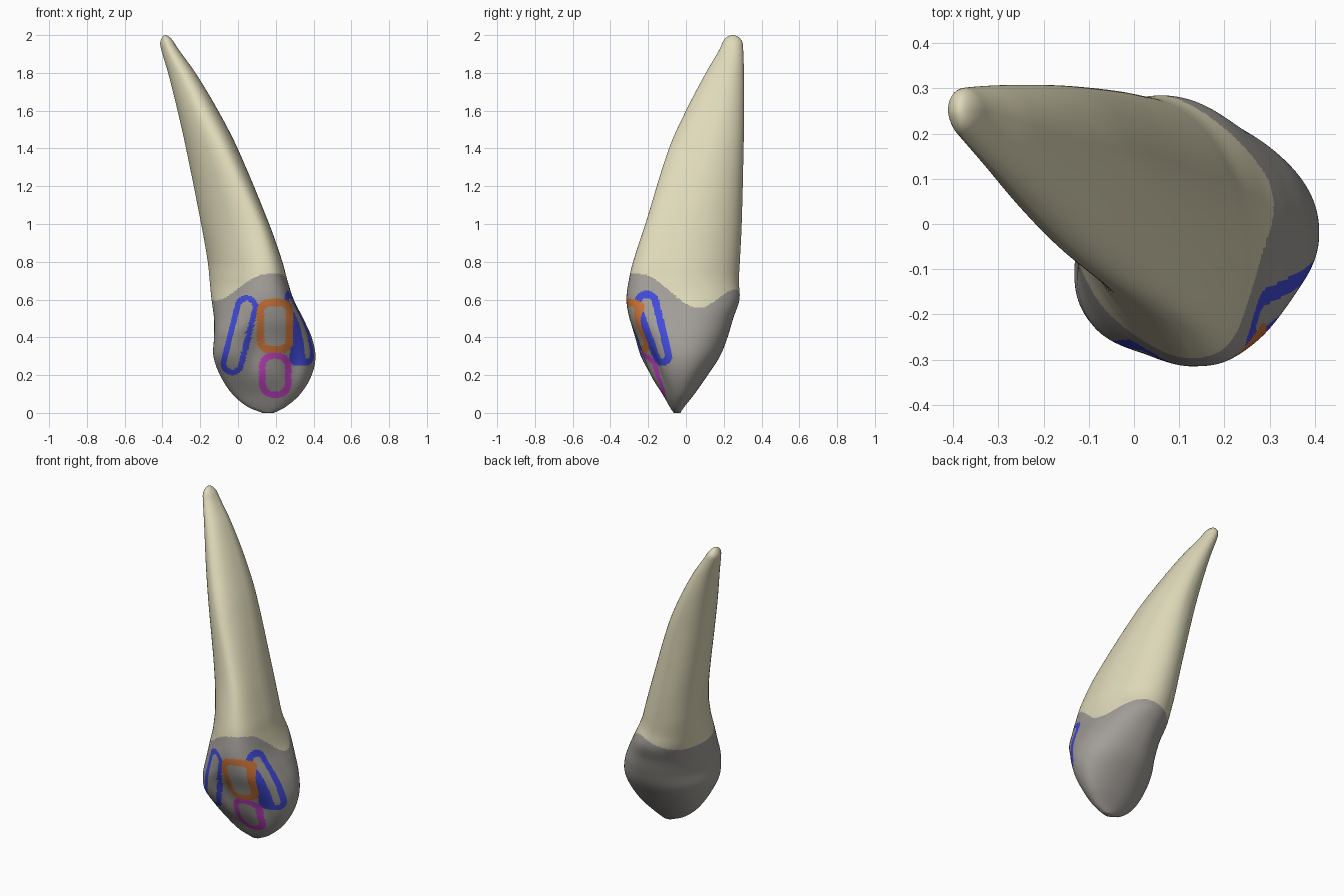
import bpy, bmesh, math

if "Cube" in bpy.data.objects:
    bpy.data.objects.remove(bpy.data.objects["Cube"])

# Cross-section stations: z, left(x,y), right(x,y), front(x,y), back(x,y)
ST = [
    (0.00, 0.13, -.05, 0.19, -.045, 0.16, -.065, 0.16, -.03),
    (0.03, 0.055, -.06, 0.25, -.045, 0.16, -.085, 0.16, -.01),
    (0.10, -.03, -.07, 0.33, -.03, 0.16, -.125, 0.16, 0.045),
    (0.20, -.095, -.09, 0.39, -.02, 0.10, -.19, 0.16, 0.115),
    (0.30, -.13, -.11, 0.41, -.02, 0.02, -.24, 0.15, 0.18),
    (0.40, -.127, -.10, 0.39, -.02, 0.02, -.27, 0.13, 0.22),
    (0.50, -.127, -.05, 0.345, -.02, 0.10, -.30, 0.10, 0.25),
    (0.60, -.14, 0.02, 0.295, -.03, 0.125, -.315, 0.07, 0.283),
    (0.70, -.15, 0.08, 0.262, -.05, 0.125, -.303, 0.03, 0.28),
    (0.80, -.16, 0.12, 0.235, -.05, 0.12, -.28, 0.00, 0.285),
    (1.00, -.195, 0.13, 0.165, -.02, 0.08, -.215, -.05, 0.295),
    (1.40, -.275, 0.17, -.002, 0.11, -.09, -.09, -.14, 0.305),
    (1.60, -.32, 0.19, -.105, 0.17, -.19, 0.00, -.21, 0.308),
    (1.80, -.37, 0.22, -.225, 0.22, -.29, 0.105, -.30, 0.307),
    (1.94, -.41, 0.25, -.325, 0.25, -.37, 0.185, -.37, 0.302),
    (2.00, -.413, 0.25, -.355, 0.25, -.385, 0.20, -.385, 0.297),
]
Q = 72  # points per quarter section
CAP = 1.95  # start of the rounded root end


def slope(i, k):
    a, b = ST[max(i - 1, 0)], ST[min(i + 1, len(ST) - 1)]
    return (b[k] - a[k]) / (b[0] - a[0])


def station(z):
    """Smoothly interpolated section parameters at height z."""
    i = max(j for j in range(len(ST) - 1) if ST[j][0] <= z)
    a, b = ST[i], ST[i + 1]
    h = b[0] - a[0]
    t = (z - a[0]) / h
    return [(2*t**3 - 3*t*t + 1) * a[k] + (t**3 - 2*t*t + t) * h * slope(i, k)
            + (3*t*t - 2*t**3) * b[k] + (t**3 - t*t) * h * slope(i + 1, k)
            for k in range(1, 9)]


def smooth(a, b, v):
    t = min(1, max(0, (v - a) / (b - a)))
    return t * t * (3 - 2 * t)


def section(z):
    """Closed ring of four joined quarter curves."""
    lx, ly, rx, ry, fx, fy, bx, by = station(z)
    p_fl = 0.85 + 0.37 * smooth(0.4, 0.7, z)     # root is hollowed front left
    p_fr = 0.95 - 0.25 * smooth(0.25, 0.5, z) + 0.15 * smooth(0.9, 1.4, z)
    p_br = 0.92 + 0.13 * smooth(0.5, 0.75, z)
    quarters = [(rx, ry, bx, by, p_br), (lx, ly, bx, by, 0.97),
                (lx, ly, fx, fy, p_fl), (rx, ry, fx, fy, p_fr)]
    k = math.sqrt(max(0.01, 1 - ((z - CAP) / (2 - CAP)) ** 2)) if z > CAP else 1
    mx, my = (lx + rx) / 2, (fy + by) / 2
    pts = []
    for n, (sx, sy, ex, ey, p) in enumerate(quarters):
        for i in range(Q):
            t = i / Q * math.pi / 2
            if n % 2:
                t = math.pi / 2 - t
            c, s = max(math.cos(t), 0) ** p, max(math.sin(t), 0) ** p
            x, y = ex + (sx - ex) * c, sy + (ey - sy) * s
            if n > 1:  # shallow hollows between the ridges
                for x0, z0, w, h, d in ((0.09, 0.32, .05, .10, .024), (0.29, 0.25, .045, .10, .024)):
                    y += d * math.exp(-((x - x0) / w) ** 2 - ((z - z0) / h) ** 2)
            pts.append((mx + (x - mx) * k, my + (y - my) * k, z))
    return pts


# Materials
def material(name, rgb):
    m = bpy.data.materials.new(name)
    m.diffuse_color = (*rgb, 1)
    m.use_nodes = True
    m.node_tree.nodes["Principled BSDF"].inputs["Base Color"].default_value = m.diffuse_color
    return m


mats = [material("root_ivory", (0.74, 0.70, 0.49)),
        material("crown_grey", (0.36, 0.34, 0.315)),
        material("ridge_blue", (0.055, 0.07, 0.70)),
        material("bump_orange", (0.60, 0.175, 0.04)),
        material("hollow_magenta", (0.57, 0.055, 0.57))]


# Outline shapes: signed distance to a rounded box and to a tapered capsule
def box(u, v, cu, cv, hu, hv, r):
    du, dv = abs(u - cu) - hu + r, abs(v - cv) - hv + r
    return math.hypot(max(du, 0), max(dv, 0)) + min(max(du, dv), 0) - r


def capsule(u, v, au, av, bu, bv, ra, rb):
    du, dv = bu - au, bv - av
    t = min(1, max(0, ((u - au) * du + (v - av) * dv) / (du * du + dv * dv)))
    return math.hypot(u - au - t * du, v - av - t * dv) - ra - (rb - ra) * t


def colour(c):
    x, y, z = c
    # wavy neck line between crown and root, flatter on the left
    neck = 0.555 + (0.18 * smooth(0, 0.31, 0.07 - y) if y < 0.07 else 0.10 * smooth(0, 0.2, y - 0.07))
    w = smooth(-0.13, 0.15, x)
    neck = neck * w + 0.595 * (1 - w)
    if z > neck:
        return 0
    if y < -0.03:
        if -0.04 < box(x, z, 0.196, 0.46, 0.097, 0.143, 0.065) < 0:
            return 3
        if -0.035 < box(x, z, 0.197, 0.2, 0.086, 0.12, 0.075) < 0:
            return 4
        if -0.03 < capsule(x, z, 0.045, 0.56, -0.03, 0.262, 0.062, 0.062) < 0:
            return 2
        if x > 0.24 and -0.038 < capsule(y, z, -0.208, 0.58, -0.125, 0.302, 0.067, 0.052) < 0:
            return 2
    return 1


# Tooth: lofted sections, dense on the crown for clean painted outlines
heights = [0.006 * i for i in range(130)] + [0.78 + 0.02 * i for i in range(59)]
heights += [1.95, 1.96, 1.97, 1.98, 1.987, 1.993, 1.997, 2.0]
heights = sorted(set(round(h, 4) for h in heights))
bm = bmesh.new()
rings = [[bm.verts.new(p) for p in section(z)] for z in heights]
N = 4 * Q
for a, b in zip(rings, rings[1:]):
    for i in range(N):
        j = (i + 1) % N
        bm.faces.new((a[i], a[j], b[j], b[i]))
bm.faces.new(rings[0][::-1])
bm.faces.new(rings[-1])
for f in bm.faces:
    f.smooth = True
    f.material_index = colour(f.calc_center_median())
bmesh.ops.recalc_face_normals(bm, faces=bm.faces[:])
mesh = bpy.data.meshes.new("tooth")
bm.to_mesh(mesh)
bm.free()
for m in mats:
    mesh.materials.append(m)
tooth = bpy.data.objects.new("tooth", mesh)
bpy.context.collection.objects.link(tooth)
